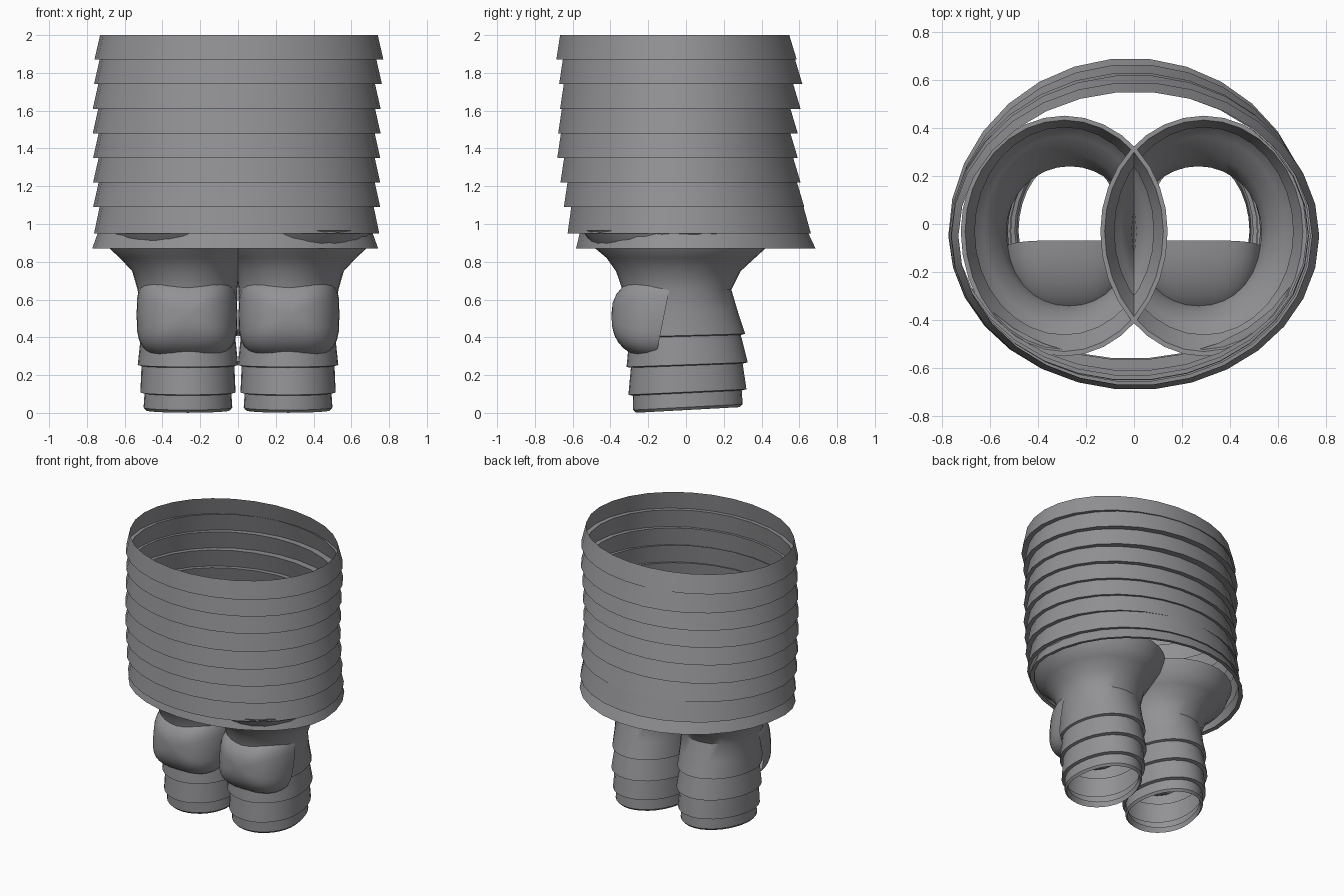
import bpy
import bmesh
import math

cube = bpy.data.objects.get("Cube")
if cube:
    bpy.data.objects.remove(cube, do_unlink=True)

grey = bpy.data.materials.new("armour grey")
grey.use_nodes = True
COLOUR = (0.29, 0.29, 0.305, 1)
grey.diffuse_color = COLOUR
grey.node_tree.nodes["Principled BSDF"].inputs["Base Color"].default_value = COLOUR


def finish(name, bm):
    mesh = bpy.data.meshes.new(name)
    bmesh.ops.recalc_face_normals(bm, faces=bm.faces)
    bm.to_mesh(mesh)
    bm.free()
    mesh.materials.append(grey)
    obj = bpy.data.objects.new(name, mesh)
    bpy.context.collection.objects.link(obj)
    bpy.ops.object.select_all(action="DESELECT")
    obj.select_set(True)
    bpy.context.view_layer.objects.active = obj
    bpy.ops.object.shade_smooth_by_angle(angle=math.radians(35))
    return obj


def bridge(bm, rings, closed=True):
    for a, b in zip(rings, rings[1:]):
        n = len(a)
        for i in range(n if closed else n - 1):
            j = (i + 1) % n
            bm.faces.new((a[i], a[j], b[j], b[i]))


def tube(name, rows, segments, mid_y, tilt=0.0):
    """Skin of egg-shaped rings; each row is z, centre x, x radius, front y, back y."""
    bm = bmesh.new()
    rings = []
    for z, cx, rx, front, back in rows:
        ring = []
        for i in range(segments):
            a = math.tau * i / segments
            reach = back - mid_y if math.sin(a) > 0 else mid_y - front
            y = mid_y + reach * math.sin(a)
            lean = tilt * y * max(0, 1 - z / 0.8)
            ring.append(bm.verts.new((cx + rx * math.cos(a), y, z + lean)))
        rings.append(ring)
    bridge(bm, rings)
    return finish(name, bm)


# Torso: overlapping flared bands, given by their lower rims
# lower z, centre x, x radius, front y, back y
bands = [
    (1.87, 0.005, 0.765, -0.69, 0.59),
    (1.74, 0.0, 0.762, -0.675, 0.62),
    (1.61, -0.007, 0.762, -0.67, 0.61),
    (1.48, -0.007, 0.762, -0.68, 0.595),
    (1.35, -0.007, 0.76, -0.685, 0.595),
    (1.22, -0.007, 0.76, -0.668, 0.61),
    (1.09, -0.007, 0.76, -0.65, 0.63),
    (0.95, -0.007, 0.755, -0.63, 0.665),
    (0.87, -0.015, 0.757, -0.585, 0.69),
]
torso_rows = []
top = 2.0
for z, cx, rx, front, back in bands:
    torso_rows.append((top, cx, rx - 0.03, front + 0.02, back - 0.04))
    torso_rows.append((z, cx, rx, front, back))
    top = z + 0.004
# Folded lower hem
torso_rows.append((0.875, -0.015, 0.73, -0.56, 0.66))
tube("banded_torso", torso_rows, 30, -0.05)

# Leg: stepped cuffs below, flared socket on top
leg_rows = [
    (0.05, 0.265, 0.215, -0.25, 0.27),
    (0.015, 0.265, 0.222, -0.265, 0.285),
    (0.03, 0.265, 0.235, -0.28, 0.3),
    (0.105, 0.265, 0.23, -0.282, 0.295),
    (0.11, 0.265, 0.252, -0.305, 0.32),
    (0.25, 0.265, 0.246, -0.292, 0.3),
    (0.255, 0.265, 0.266, -0.315, 0.327),
    (0.405, 0.265, 0.25, -0.3, 0.29),
    (0.41, 0.265, 0.265, -0.32, 0.313),
    (0.53, 0.265, 0.26, -0.325, 0.275),
    (0.65, 0.267, 0.264, -0.335, 0.24),
    (0.75, 0.275, 0.285, -0.37, 0.29),
    (0.82, 0.285, 0.34, -0.42, 0.365),
    (0.87, 0.29, 0.39, -0.48, 0.42),
    (0.965, 0.29, 0.43, -0.55, 0.45),
    (0.965, 0.29, 0.412, -0.53, 0.432),
    (0.87, 0.29, 0.372, -0.46, 0.402),
]


# Knee pad: squarish dome, open and slanted at the back
def knee_pad(name, side):
    bm = bmesh.new()
    segments, steps = 32, 8
    rings = []
    for k in range(steps):
        t = math.pi / 2 * k / steps
        size = math.cos(t) ** 0.8
        ring = []
        for i in range(segments):
            a = math.tau * i / segments
            c, s = math.cos(a), math.sin(a)
            x = math.copysign(abs(c) ** 0.6, c) * 0.267 * size
            z = math.copysign(abs(s) ** 0.6, s) * 0.235 * size
            y = -0.115 + 0.2 * z * (1 - k / steps) - 0.28 * math.sin(t)
            ring.append(bm.verts.new((side * 0.27 + x, y, 0.52 + z)))
        rings.append(ring)
    bridge(bm, rings)
    tip = bm.verts.new((side * 0.27, -0.395, 0.52))
    last = rings[-1]
    for i in range(segments):
        bm.faces.new((last[i], last[(i + 1) % segments], tip))
    return finish(name, bm)


for label, side in (("left", 1), ("right", -1)):
    rows = [(z, side * cx, rx, f, b) for z, cx, rx, f, b in leg_rows]
    tube(label + "_leg", rows, 32, -0.03, tilt=0.055)
    knee_pad(label + "_knee_pad", side)
